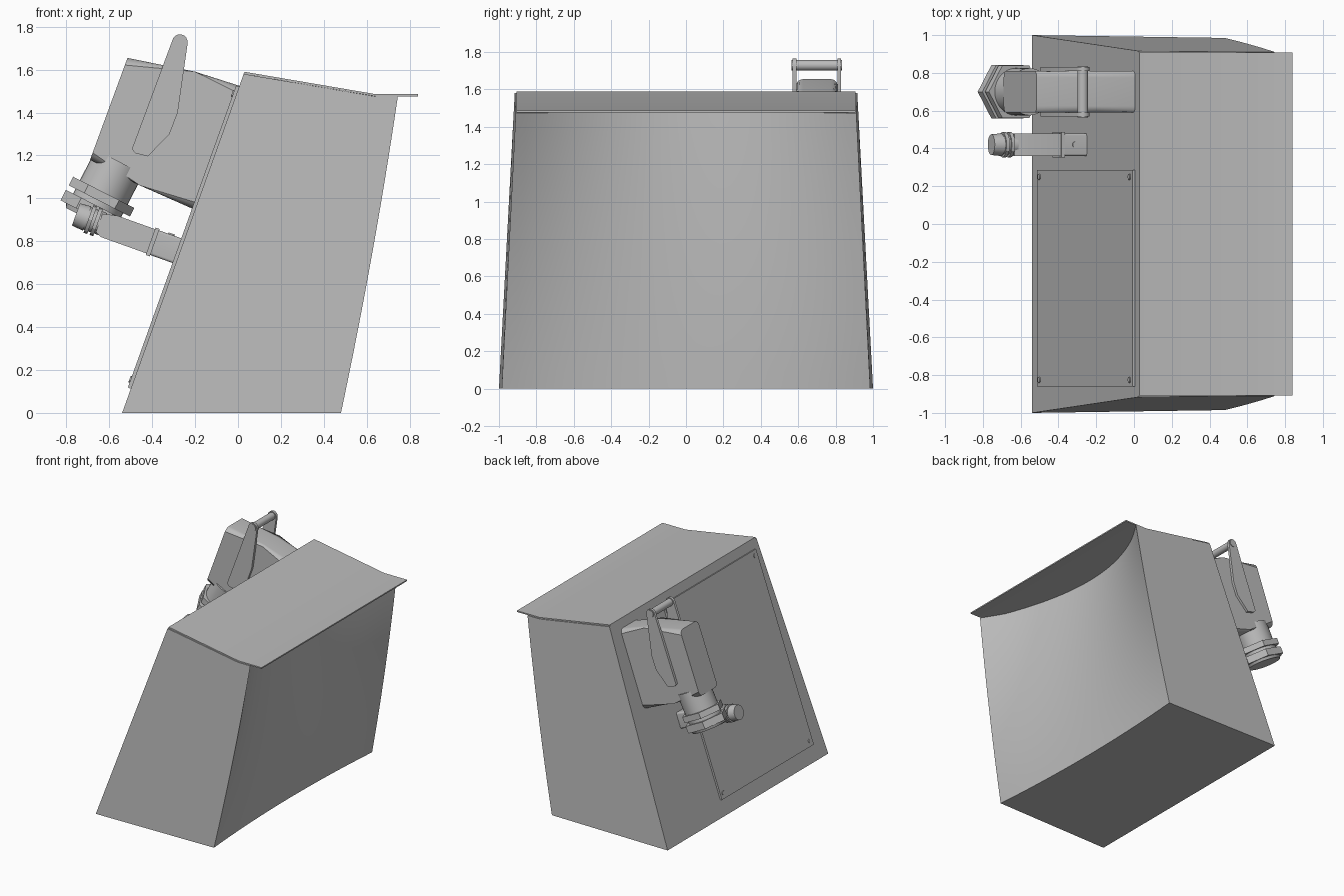
import bpy, bmesh, math
from mathutils import Vector, Matrix

if "Cube" in bpy.data.objects:
    bpy.data.objects.remove(bpy.data.objects["Cube"], do_unlink=True)

grey = bpy.data.materials.new("plain_grey")
grey.use_nodes = True
COLOUR = (0.5, 0.5, 0.5, 1)
grey.diffuse_color = COLOUR
grey.node_tree.nodes["Principled BSDF"].inputs["Base Color"].default_value = COLOUR

# Frame of the sloped back: u runs up the slope, n points out of it
U = Vector((0.57, 0, 1.59)).normalized()
N = Vector((-U.z, 0, U.x))
Y = Vector((0, 1, 0))
FOOT = Vector((-0.54, 0, 0))


def on_slope(s, t, y=0):
    return FOOT + U * s + N * t + Y * y


def finish(bm, name, angle=30):
    bmesh.ops.recalc_face_normals(bm, faces=bm.faces)
    mesh = bpy.data.meshes.new(name)
    bm.to_mesh(mesh)
    bm.free()
    mesh.materials.append(grey)
    obj = bpy.data.objects.new(name, mesh)
    bpy.context.collection.objects.link(obj)
    bpy.ops.object.select_all(action="DESELECT")
    obj.select_set(True)
    bpy.context.view_layer.objects.active = obj
    bpy.ops.object.shade_smooth_by_angle(angle=math.radians(angle))
    return obj


def prism(name, profile, y0, y1, round_width=0):
    """Extrude an xz profile along y; optionally round its outward edges."""
    bm = bmesh.new()
    rings = [[bm.verts.new((p[0], y, p[-1])) for p in profile] for y in (y0, y1)]
    for ring in rings:
        bm.faces.new(ring)
    for i in range(len(profile)):
        j = (i + 1) % len(profile)
        bm.faces.new((rings[0][i], rings[0][j], rings[1][j], rings[1][i]))
    if round_width:
        edges = []
        for e in bm.edges:
            d = e.verts[0].co - e.verts[1].co
            if abs(d.y) < 1e-5 and abs(d.x) > abs(d.z):
                edges.append(e)
        bmesh.ops.bevel(bm, geom=edges, offset=round_width, segments=5,
                        profile=0.5, affect="EDGES")
    return finish(bm, name)


def slope_box(name, s0, s1, t0, t1, y0, y1, round_width=0):
    corners = [on_slope(*c) for c in ((s0, t0), (s1, t0), (s1, t1), (s0, t1))]
    return prism(name, corners, y0, y1, round_width)


def rod(name, start, axis, a, b, r1, r2=None, sides=32):
    """Cylinder or cone from distance a to b along an axis."""
    axis = axis.normalized()
    side = Y if abs(axis.y) < 0.9 else Vector((1, 0, 0))
    up = axis.cross(side)
    m = Matrix((side, up, axis)).transposed().to_4x4()
    m.translation = start + axis * (a + b) / 2
    bm = bmesh.new()
    bmesh.ops.create_cone(bm, cap_ends=True, segments=sides, radius1=r1,
                          radius2=r1 if r2 is None else r2, depth=b - a, matrix=m)
    return finish(bm, name)


# Main cabinet: leaning sides, sloped back, front hollowed more towards the top
def half_width(x, z):
    return 1 - 0.0147 * (x + 0.54) - 0.048 * z


def lid_under(x):
    return max(1.475, 1.58 - 0.172 * (x - 0.03))


COLS, ROWS = 32, 16
bm = bmesh.new()
grid, mid, back = [], [], []
for i in range(COLS + 1):
    v = -1 + 2 * i / COLS
    hollow = 1 - v * v
    top_z = lid_under(0.745 - 0.31 * hollow)
    column = []
    for j in range(ROWS + 1):
        w = j / ROWS
        z = w * top_z
        edge_x = 0.48 + 0.265 * w + 0.048 * w * (1 - w)
        x = edge_x - (0.04 + 0.27 * w) * hollow
        column.append(bm.verts.new((x, v * half_width(edge_x, z), z)))
    grid.append(column)
    mx = 0.03 + 0.85 * (column[-1].co.x - 0.03)
    mid.append(bm.verts.new((mx, v * half_width(mx, 1.49), lid_under(mx))))
    back.append(bm.verts.new((0.0264, v * half_width(0.03, 1.58), 1.58)))
feet = [bm.verts.new((-0.54, y, 0)) for y in (-1, 1)]
for i in range(COLS):
    a, b = grid[i], grid[i + 1]
    for j in range(ROWS):
        bm.faces.new((a[j], b[j], b[j + 1], a[j + 1]))
    bm.faces.new((a[-1], b[-1], mid[i + 1], mid[i]))
    bm.faces.new((mid[i], mid[i + 1], back[i + 1], back[i]))
bm.faces.new([feet[0]] + [c[0] for c in grid] + [feet[1]])
bm.faces.new([feet[0]] + back + [feet[1]])
for k, foot in ((0, feet[0]), (-1, feet[1])):
    bm.faces.new([foot] + grid[k] + [mid[k], back[k]])
finish(bm, "cabinet")

# Lid with flat overhanging lip
prism("lid", [(0.0264, 1.58), (0.03, 1.59), (0.64, 1.486), (0.84, 1.486),
              (0.84, 1.476), (0.64, 1.476)], -0.907, 0.907)

# Rear access plate with corner screws
slope_box("rear_plate", 0.12, 1.615, -0.002, 0.015, -0.86, 0.285)
for s in (0.16, 1.575):
    for y in (-0.825, 0.25):
        rod("plate_screw", on_slope(s, 0, y), N, 0.01, 0.021, 0.016, sides=16)

# Large plug housing
MID_Y = 0.7
outline = [(1.62, -0.01), (1.612, 0.217), (1.566, 0.535),
           (1.06, 0.539), (1.026, 0.281), (1.005, -0.01)]
prism("plug_housing", [on_slope(s, t) for s, t in outline],
      MID_Y - 0.11, MID_Y + 0.11, 0.035)

# Locking lever: two cheeks joined by a round bar
cheek = [(-0.495, 1.229), (-0.477, 1.21), (-0.42, 1.196), (-0.319, 1.3),
         (-0.281, 1.4), (-0.235, 1.72)]
for k in range(7):
    ang = math.radians(10 + 140 * k / 6)
    cheek.append((-0.271 + 0.036 * math.cos(ang), 1.729 + 0.036 * math.sin(ang)))
for side in (-1, 1):
    prism("lever_cheek", cheek, MID_Y + side * 0.11, MID_Y + side * 0.13)
rod("lever_bar", Vector((-0.271, MID_Y, 1.729)), Y, -0.135, 0.135, 0.028)

# Cable gland under the housing: neck, two hex nuts, end cap
gland = Vector((-0.58, MID_Y, 1.117))
down = Vector((-0.455, 0, -0.89))
rod("gland_neck", gland, down, -0.06, 0.18, 0.125)
rod("gland_nut", gland, down, 0.1, 0.145, 0.16, sides=6)
rod("gland_nut", gland, down, 0.17, 0.225, 0.163, sides=6)
rod("gland_cap", gland, down, 0.22, 0.245, 0.135, 0.125)

# Small connector: block, collar, arm, ridged ring, knob
SY, SS = 0.42, 0.798
slope_box("small_block", SS - 0.061, SS + 0.061, -0.01, 0.13, SY - 0.06, SY + 0.06, 0.012)
slope_box("small_collar", SS - 0.068, SS + 0.068, 0.125, 0.145, SY - 0.067, SY + 0.067)
arm = [(SS - 0.06, 0.14), (SS + 0.06, 0.14), (SS + 0.06, 0.33), (SS + 0.045, 0.4),
       (SS - 0.045, 0.4), (SS - 0.06, 0.37)]
prism("small_arm", [on_slope(s, t) for s, t in arm], SY - 0.06, SY + 0.06)
tip = on_slope(SS, 0, SY)
rod("small_neck", tip, N, 0.38, 0.47, 0.055)
for a in (0.405, 0.435):
    rod("small_ring", tip, N, a, a + 0.018, 0.068, sides=12)
rod("small_knob", tip, N, 0.46, 0.515, 0.06, 0.055)
rod("block_screw", on_slope(SS, 0.065, SY), U, 0.05, 0.067, 0.016, sides=16)
